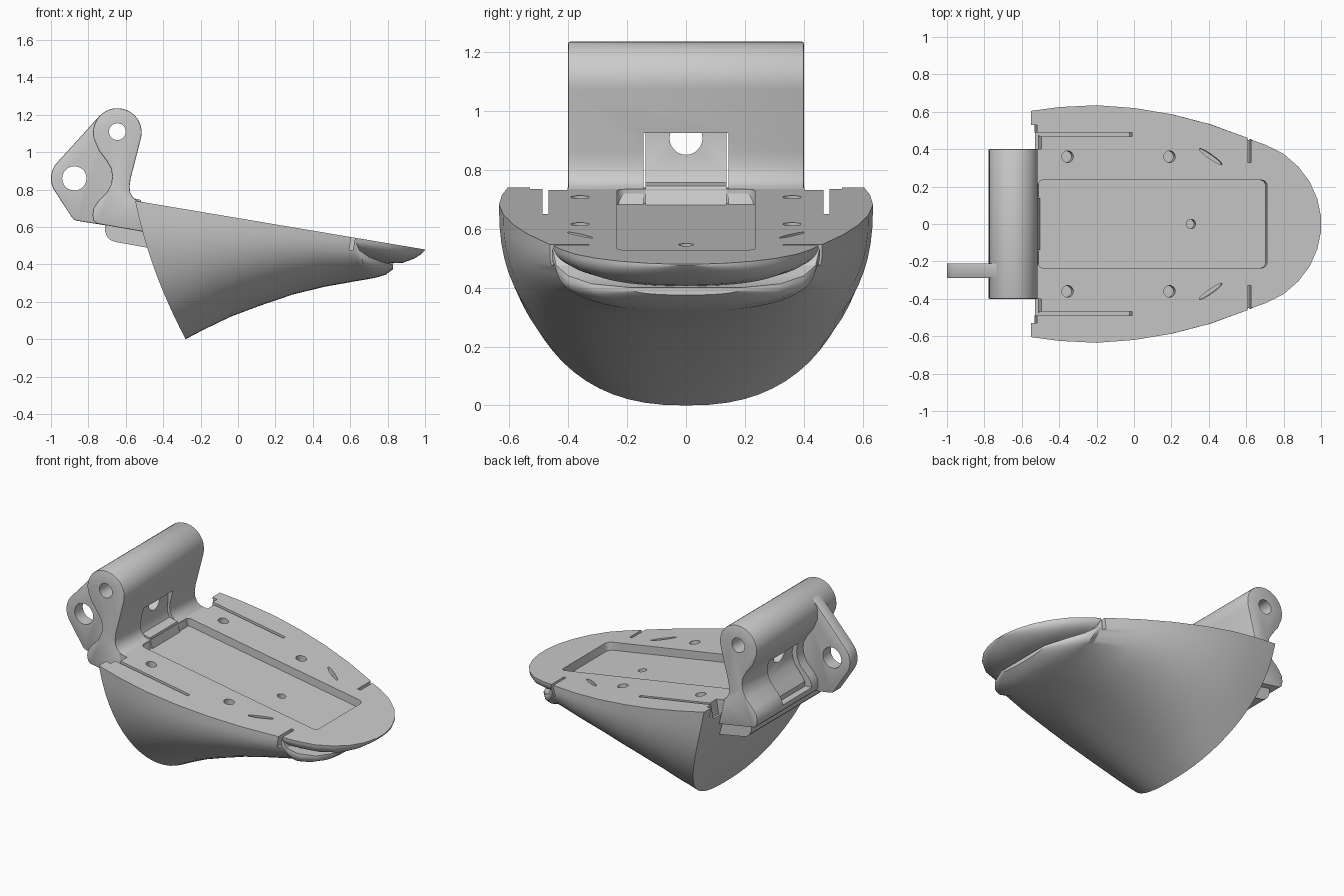
import bpy, bmesh
from math import sin, cos, pi, radians, atan
from mathutils import Matrix, Vector

if "Cube" in bpy.data.objects:
    bpy.data.objects.remove(bpy.data.objects["Cube"])

SLOPE = 0.168
TILT = atan(SLOPE)


def top_z(x):
    return 0.74 - (x + 0.55) * SLOPE


def finish(name, bm):
    bmesh.ops.recalc_face_normals(bm, faces=bm.faces)
    me = bpy.data.meshes.new(name)
    bm.to_mesh(me)
    bm.free()
    ob = bpy.data.objects.new(name, me)
    bpy.context.collection.objects.link(ob)
    return ob


def hull(name, stations, bow=0.0, n=2.4, seg=36):
    """Loft of U-shaped sections: (top x, top z, bottom x, bottom z, half width)."""
    bm = bmesh.new()
    rings = []
    for i, (xt, zt, xb, zb, w) in enumerate(stations):
        b = bow * max(0, 1 - i / 5)
        ring = []
        for k in range(seg + 1):
            a = pi * k / seg
            c, s = cos(a), max(0.0, sin(a)) ** (2 / n)
            if k in (0, seg):
                s = 0.0
            y = w * (1 if c > 0 else -1) * abs(c) ** (2 / n) if k != seg / 2 else 0
            ring.append(bm.verts.new((xt + (xb - xt) * s - 4 * b * s * (1 - s), y,
                                      zt + (zb - zt) * s)))
        rings.append(ring)
    for r, q in zip(rings, rings[1:]):
        for k in range(seg):
            bm.faces.new((r[k], r[k + 1], q[k + 1], q[k]))
        bm.faces.new((r[seg], r[0], q[0], q[seg]))
    for r in (rings[0], rings[-1]):
        for k in range(seg // 2 - 1):
            bm.faces.new((r[k], r[k + 1], r[seg - k - 1], r[seg - k]))
        m = seg // 2
        bm.faces.new((r[m - 1], r[m], r[m + 1]))
    return finish(name, bm)


def prism(name, pts, y0, y1, bevel=0.0):
    """Extrude an x-z outline along y."""
    bm = bmesh.new()
    a = [bm.verts.new((x, y0, z)) for x, z in pts]
    b = [bm.verts.new((x, y1, z)) for x, z in pts]
    bm.faces.new(a)
    bm.faces.new(b[::-1])
    for i in range(len(pts)):
        j = (i + 1) % len(pts)
        bm.faces.new((a[i], a[j], b[j], b[i]))
    ob = finish(name, bm)
    if bevel:
        m = ob.modifiers.new("bevel", 'BEVEL')
        m.width, m.segments, m.angle_limit = bevel, 2, radians(50)
    return ob


def arc(cx, cz, r, a0, a1, n):
    return [(cx + r * cos(radians(a0 + (a1 - a0) * i / n)),
             cz + r * sin(radians(a0 + (a1 - a0) * i / n))) for i in range(n + 1)]


cutters = []


def cutter(bm):
    ob = finish("cutter", bm)
    ob.hide_render = True
    cutters.append(ob)
    return ob


def deck_cut(x0, x1, y0, y1, depth, r=0.0):
    """Box cutter sunk into the sloping deck."""
    bm = bmesh.new()
    bmesh.ops.create_cube(bm, size=1)
    bmesh.ops.scale(bm, vec=((x1 - x0) / cos(TILT), y1 - y0, depth + 0.1), verts=bm.verts)
    bmesh.ops.translate(bm, vec=(0, 0, (0.1 - depth) / 2), verts=bm.verts)
    if r:
        es = [e for e in bm.edges if abs((e.verts[0].co - e.verts[1].co).z) > 0.01]
        bmesh.ops.bevel(bm, geom=es, offset=r, segments=4, profile=0.5, affect='EDGES')
    xc = (x0 + x1) / 2
    bm.transform(Matrix.Translation((xc, (y0 + y1) / 2, top_z(xc))) @ Matrix.Rotation(TILT, 4, 'Y'))
    return cutter(bm)


def round_cut(loc, r, depth, axis, ry=None, spin=0.0):
    rot = {'Z': Matrix.Rotation(TILT, 4, 'Y'), 'Y': Matrix.Rotation(pi / 2, 4, 'X'),
           'X': Matrix.Rotation(pi / 2, 4, 'Y')}[axis]
    bm = bmesh.new()
    bmesh.ops.create_cone(bm, cap_ends=True, segments=28, radius1=1, radius2=1, depth=depth)
    bmesh.ops.scale(bm, vec=(r, ry or r, 1), verts=bm.verts)
    bm.transform(Matrix.Translation(loc) @ rot @ Matrix.Rotation(spin, 4, 'Z'))
    return cutter(bm)


def cut(ob, tools):
    for t in tools:
        m = ob.modifiers.new("cut", 'BOOLEAN')
        m.operation, m.solver, m.object = 'DIFFERENCE', 'EXACT', t


# Main shell: deck edge to keel, then the lower rim under the toe
rows = [(-0.55, -0.28, 0.0, 0.605), (-0.4, -0.19, 0.048, 0.625), (-0.2, -0.04, 0.12, 0.635),
        (0.0, 0.12, 0.18, 0.62), (0.2, 0.29, 0.238, 0.587), (0.4, 0.46, 0.28, 0.535),
        (0.62, 0.64, 0.312, 0.456)]
stations = [(xt, top_z(xt), xb, zb, w) for xt, xb, zb, w in rows]
stations += [(0.65, 0.475, 0.69, 0.32, 0.44), (0.70, 0.44, 0.74, 0.33, 0.40),
             (0.77, 0.413, 0.79, 0.345, 0.32), (0.83, 0.40, 0.83, 0.375, 0.19)]
shell = hull("shell", stations, bow=0.03)

# Toe plate
toe_rows = [(0.62, 0.43, 0.452), (0.7, 0.415, 0.425), (0.8, 0.405, 0.375), (0.88, 0.408, 0.305),
            (0.94, 0.43, 0.225), (0.98, 0.455, 0.135), (1.0, 0.475, 0.04)]
toe = hull("toe_plate", [(x, top_z(x), x, zb, w) for x, zb, w in toe_rows])

# Deck pocket, screw holes, slits and rear notches
pocket = deck_cut(-0.515, 0.712, -0.235, 0.235, 0.05, r=0.03)
shell_tools = [pocket, round_cut((0.305, 0, top_z(0.305) - 0.05), 0.025, 0.1, 'Z')]
toe_tools = [pocket]
for s in (1, -1):
    for x in (-0.355, 0.19):
        shell_tools.append(round_cut((x, s * 0.36, top_z(x)), 0.031, 0.12, 'Z'))
    shell_tools.append(round_cut((0.41, s * 0.36, top_z(0.41)), 0.075, 0.06, 'Z', 0.012, -s * 0.6))
    a, b = sorted((s * 0.467, s * 0.488))
    shell_tools.append(deck_cut(-0.62, -0.01, a, b, 0.085))
    a, b = sorted((s * 0.402, s * 0.475))
    shell_tools.append(deck_cut(-0.65, -0.495, a, b, 0.09))
    a, b = sorted((s * 0.475, s * 0.53))
    shell_tools.append(deck_cut(-0.65, -0.518, a, b, 0.09))
    a, b = sorted((s * 0.33, s * 0.5))
    gap = deck_cut(0.606, 0.626, a, b, 0.07)
    shell_tools.append(gap)
    toe_tools.append(gap)
cut(shell, shell_tools)
cut(toe, toe_tools)

# Hinge block
hinge_pts = arc(-0.645, 1.105, 0.13, -15, 195, 22) + [
    (-0.745, 1.01), (-0.70, 0.95), (-0.678, 0.91), (-0.672, 0.87), (-0.678, 0.83), (-0.70, 0.785),
    (-0.75, 0.735), (-0.773, 0.70), (-0.778, 0.665), (-0.773, 0.635), (-0.755, 0.618),
    (-0.49, 0.572), (-0.52, 0.735), (-0.54, 0.742), (-0.562, 0.758), (-0.576, 0.785),
    (-0.58, 0.815), (-0.574, 0.86)]
hinge = prism("hinge_block", hinge_pts, -0.4, 0.4, 0.006)
win = bmesh.new()
bmesh.ops.create_cube(win, size=1)
win.transform(Matrix.Translation((-0.7, 0, 0.7975)) @ Matrix.Diagonal((0.7, 0.29, 0.255, 1)))
cut(hinge, [round_cut((-0.645, 0, 1.11), 0.045, 1.2, 'Y'), cutter(win)])

# Tongue inside the hinge window
tongue = prism("hinge_tongue", [
    (-0.585, 0.925), (-0.59, 0.79), (-0.575, 0.757), (-0.52, 0.745), (-0.498, 0.665), (-0.735, 0.665),
    (-0.735, 0.70), (-0.70, 0.75), (-0.66, 0.80), (-0.645, 0.86), (-0.66, 0.925)], -0.138, 0.138)
cut(tongue, [round_cut((-0.62, 0, 0.907), 0.056, 0.5, 'X')])

# Side lug with pin hole
lug = prism("pivot_lug", arc(-0.875, 0.86, 0.125, 135, 215, 12) + [
    (-0.89, 0.655), (-0.878, 0.64), (-0.86, 0.633), (-0.6, 0.592), (-0.64, 0.7), (-0.65, 0.95),
    (-0.71, 1.1), (-0.735, 1.2)], -0.29, -0.21, 0.006)
cut(lug, [round_cut((-0.875, 0.86, ) and (-0.875, -0.25, 0.86), 0.065, 0.4, 'Y')])

# Lip under the hinge
lip = prism("lower_lip", [(-0.71, 0.612), (-0.71, 0.575), (-0.70, 0.548), (-0.682, 0.53),
                          (-0.66, 0.521), (-0.45, 0.483), (-0.45, 0.57)], -0.36, 0.36)

# Apply modifiers, drop cutters, smooth
parts = [shell, toe, hinge, tongue, lug, lip]
dg = bpy.context.evaluated_depsgraph_get()
meshes = [bpy.data.meshes.new_from_object(o.evaluated_get(dg)) for o in parts]
for o, me in zip(parts, meshes):
    o.modifiers.clear()
    o.data = me
for c in cutters:
    bpy.data.objects.remove(c)
bpy.ops.object.select_all(action='DESELECT')
for o in parts:
    o.select_set(True)
bpy.context.view_layer.objects.active = shell
bpy.ops.object.shade_smooth_by_angle(angle=radians(30))
